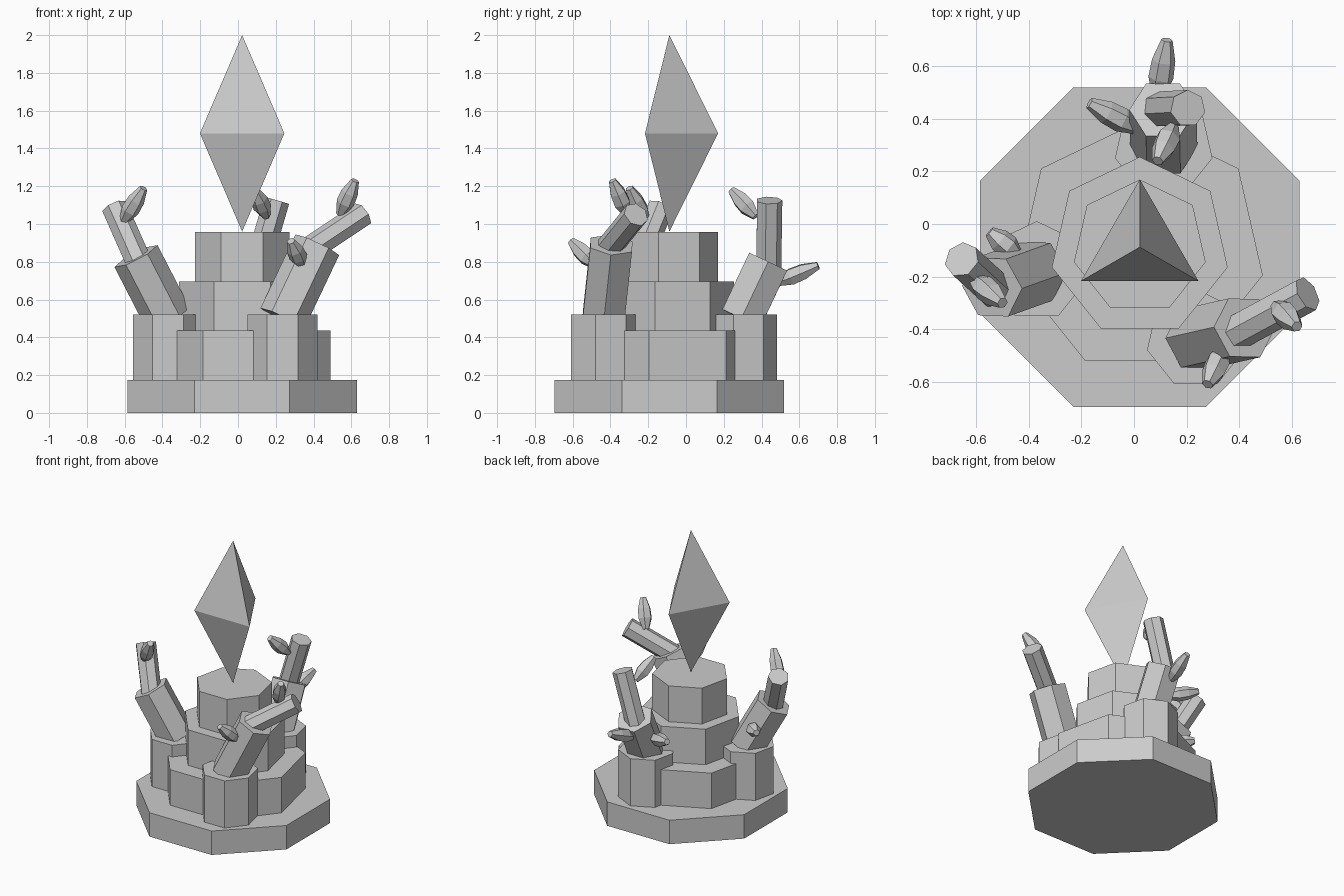
import bpy, bmesh, math
from mathutils import Vector

if "Cube" in bpy.data.objects:
    bpy.data.objects.remove(bpy.data.objects["Cube"])

stone = bpy.data.materials.new("grey_stone")
stone.diffuse_color = (0.6, 0.6, 0.6, 1)
stone.use_nodes = True
stone.node_tree.nodes["Principled BSDF"].inputs["Base Color"].default_value = stone.diffuse_color
CX, CY = 0.022, -0.088


def loft(name, start, end, rings, sides, turn=0.0):
    """Flat-sided solid along an axis; rings are (fraction, radius), radius 0 is a point."""
    a, b = Vector(start), Vector(end)
    rot = Vector((0, 0, 1)).rotation_difference(b - a)
    bm = bmesh.new()
    loops = []
    for t, r in rings:
        c = a.lerp(b, t)
        if r == 0:
            loops.append([bm.verts.new(c)] * sides)
            continue
        angles = [math.radians(turn) + math.tau * i / sides for i in range(sides)]
        loops.append([bm.verts.new(c + rot @ Vector((r * math.cos(w), r * math.sin(w), 0)))
                      for w in angles])
    for lo, hi in zip(loops, loops[1:]):
        for i in range(sides):
            j = (i + 1) % sides
            quad = list(dict.fromkeys((lo[i], lo[j], hi[j], hi[i])))
            bm.faces.new(quad)
    for cap in (loops[0], loops[-1]):
        if len(set(cap)) > 2:
            bm.faces.new(cap)
    bmesh.ops.recalc_face_normals(bm, faces=bm.faces)
    me = bpy.data.meshes.new(name)
    bm.to_mesh(me)
    bm.free()
    me.materials.append(stone)
    ob = bpy.data.objects.new(name, me)
    bpy.context.collection.objects.link(ob)
    return ob


def block(name, x, y, z0, z1, r, sides, turn):
    loft(name, (x, y, z0), (x, y, z1), [(0, r), (1, r)], sides, turn)


# Plinth and stepped tower
block("plinth", CX, CY, 0, 0.175, 0.658, 8, 22.5)
for i, (z0, z1, r) in enumerate([(0.17, 0.435, 0.48), (0.43, 0.695, 0.343), (0.69, 0.957, 0.257)]):
    block(f"tower_tier_{i + 1}", CX, CY, z0, z1, r, 7, 90)

# Floating three-sided crystal
loft("crystal", (CX, CY, 0.96), (CX, CY, 2.0), [(0, 0), (0.5, 0.258), (1, 0)], 3, 90)

# Coral arms: footing centre, trunk top, branch tip, buds (base, tip), trunk twist
arms = {
    "right": ((0.235, -0.437), (0.42, -0.395, 0.89), (0.66, -0.265, 1.05),
              [((0.54, -0.31, 1.05), (0.62, -0.39, 1.23)),
               ((0.34, -0.48, 0.78), (0.28, -0.61, 0.91))], 0),
    "left": ((-0.37, -0.179), (-0.54, -0.24, 0.83), (-0.655, -0.135, 1.09),
             [((-0.61, -0.21, 1.01), (-0.50, -0.30, 1.19)),
              ((-0.44, -0.12, 0.67), (-0.55, -0.03, 0.69))], 0),
    "back": ((0.113, 0.293), (0.11, 0.435, 0.80), (0.205, 0.44, 1.125),
             [((0.15, 0.37, 1.04), (0.09, 0.24, 1.18)),
              ((0.09, 0.48, 0.69), (0.125, 0.70, 0.78)),
              ((0.02, 0.36, 0.65), (-0.17, 0.46, 0.71))], 0),
}
BUD = [(0, 0.022), (0.35, 0.048), (0.65, 0.045), (1, 0.022)]
for side, (foot, top, tip, buds, twist) in arms.items():
    block(f"{side}_footing", *foot, 0.17, 0.52, 0.19, 7, 90)
    loft(f"{side}_trunk", (*foot, 0.50), top, [(0, 0.128), (1, 0.128)], 6, twist)
    loft(f"{side}_branch", Vector(top) - (Vector(tip) - Vector(top)) * 0.25, tip,
         [(0, 0.07), (1, 0.07)], 7, 90)
    for i, (a, b) in enumerate(buds):
        loft(f"{side}_bud_{i + 1}", a, b, BUD, 6, 0)
